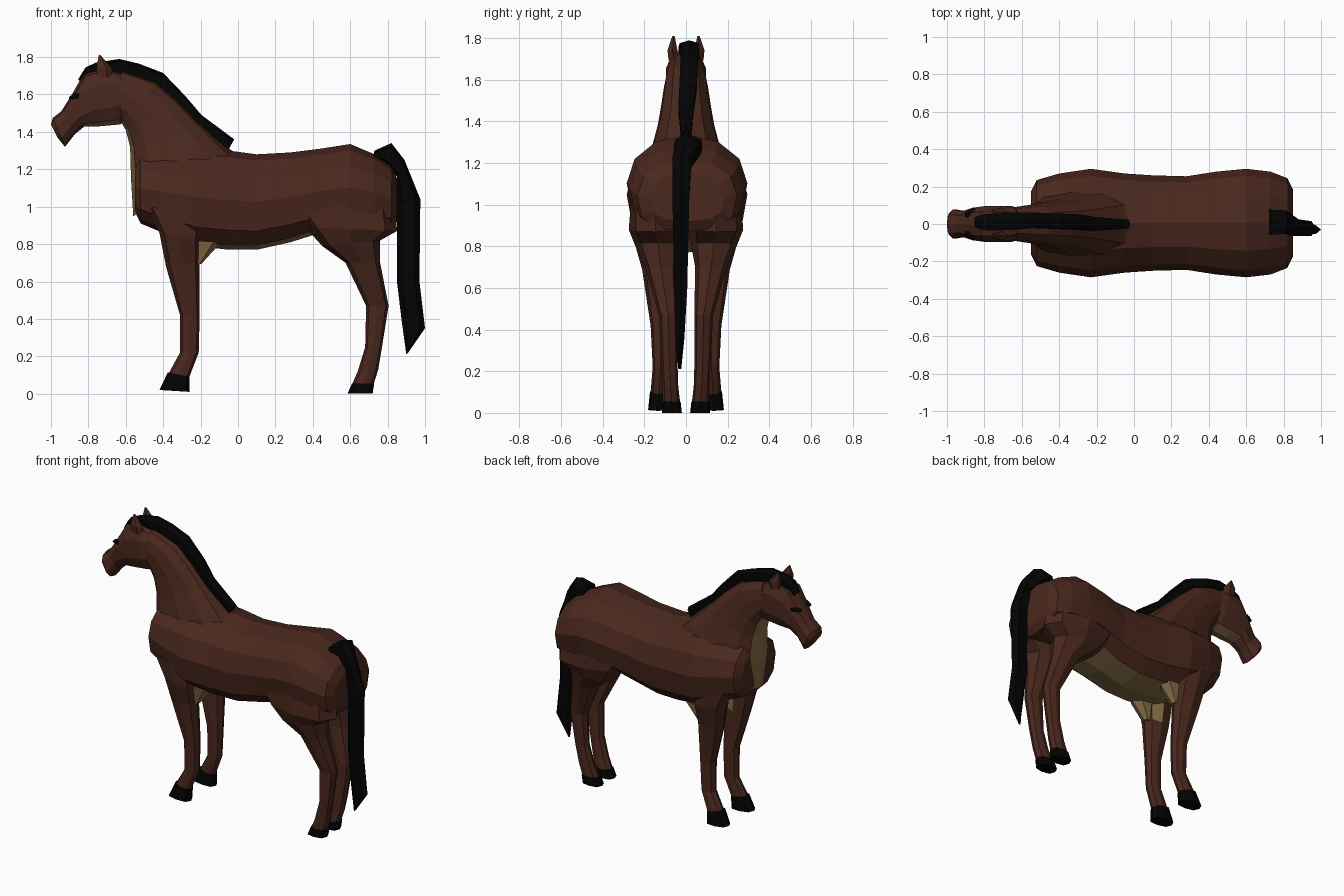
import bpy, bmesh, math
from mathutils import Vector


def material(name, rgb):
    m = bpy.data.materials.new(name)
    m.diffuse_color = (*rgb, 1)
    return m


BROWN = material("brown coat", (0.068, 0.021, 0.0125))
TAN = material("tan underside", (0.235, 0.153, 0.058))
BLACK = material("black hair and hoof", (0.001, 0.001, 0.001))


def loft(name, sections, mat, n=8, square=1.0, low=None, tan=None):
    """Skin rings; each section is x1, z1, x2, z2, half width, y centre.
    The two xz points are opposite ends of the ring; square and low set how
    boxy the second and first half of the ring are."""
    bm = bmesh.new()
    rings = []
    for x1, z1, x2, z2, hw, yc in sections:
        mid = Vector(((x1 + x2) / 2, yc, (z1 + z2) / 2))
        half = Vector(((x2 - x1) / 2, 0, (z2 - z1) / 2))
        ring = []
        for i in range(n):
            a = 2 * math.pi * i / n
            c, s = math.cos(a), math.sin(a)
            p = low if low and c < 0 else square
            c = math.copysign(abs(c) ** p, c) if abs(c) > 1e-6 else 0
            s = math.copysign(abs(s) ** p, s) if abs(s) > 1e-6 else 0
            ring.append(bm.verts.new(mid + half * c + Vector((0, s * hw, 0))))
        rings.append(ring)
    for r, q in zip(rings, rings[1:]):
        for i in range(n):
            j = (i + 1) % n
            bm.faces.new((r[i], r[j], q[j], q[i]))
    bm.faces.new(rings[0])
    bm.faces.new(rings[-1])
    bmesh.ops.recalc_face_normals(bm, faces=bm.faces)
    bm.normal_update()
    if tan:
        for f in bm.faces:
            f.material_index = int(tan(f.calc_center_median(), f.normal))
    me = bpy.data.meshes.new(name)
    bm.to_mesh(me)
    bm.free()
    me.materials.append(mat)
    if tan:
        me.materials.append(TAN)
    ob = bpy.data.objects.new(name, me)
    bpy.context.collection.objects.link(ob)
    return ob


# barrel, chest and rump: x, belly z, back z, half width
barrel = [(-0.55, 0.97, 1.23, 0.17), (-0.52, 0.91, 1.28, 0.23),
          (-0.40, 0.86, 1.30, 0.265), (-0.23, 0.79, 1.31, 0.29),
          (-0.05, 0.77, 1.30, 0.265), (0.10, 0.77, 1.28, 0.255),
          (0.28, 0.81, 1.29, 0.25), (0.44, 0.86, 1.31, 0.275),
          (0.60, 0.87, 1.335, 0.29), (0.73, 0.87, 1.28, 0.275),
          (0.82, 0.87, 1.22, 0.24), (0.85, 0.92, 1.15, 0.18)]
loft("body", [(x, b, x, t, w, 0.005) for x, b, t, w in barrel], BROWN, 12, 0.98, 0.72,
     lambda c, n: n.z < -0.82 and -0.4 < c.x < 0.52)

# neck, with pale strip down the throat and chest
loft("neck", [(-0.56, 0.95, 0.02, 1.26, 0.19, 0), (-0.572, 1.15, -0.06, 1.32, 0.175, 0),
              (-0.577, 1.32, -0.20, 1.45, 0.135, 0), (-0.60, 1.41, -0.32, 1.57, 0.117, 0),
              (-0.63, 1.46, -0.44, 1.67, 0.106, 0), (-0.66, 1.50, -0.62, 1.73, 0.09, 0)],
     BROWN, 12, 0.85, 0.75, lambda c, n: n.x < -0.7 and abs(c.y) < 0.075 and c.z < 1.45)

# head, with pale jaw
loft("head", [(-0.56, 1.50, -0.60, 1.71, 0.08, 0), (-0.63, 1.44, -0.72, 1.75, 0.10, 0),
              (-0.74, 1.43, -0.82, 1.72, 0.10, 0), (-0.82, 1.43, -0.885, 1.605, 0.09, 0),
              (-0.87, 1.39, -0.945, 1.51, 0.07, 0), (-0.925, 1.32, -0.99, 1.475, 0.08, 0),
              (-0.965, 1.37, -1.0, 1.44, 0.06, 0)],
     BROWN, 10, 0.8, None, lambda c, n: n.z < -0.75 and -0.82 < c.x < -0.6)

# mane and forelock
loft("mane", [(-0.06, 1.29, -0.02, 1.36, 0.025, 0), (-0.23, 1.43, -0.195, 1.49, 0.04, 0),
              (-0.32, 1.54, -0.28, 1.59, 0.045, 0.01), (-0.44, 1.65, -0.40, 1.715, 0.045, 0.015),
              (-0.57, 1.69, -0.53, 1.765, 0.045, 0.02), (-0.67, 1.71, -0.635, 1.79, 0.05, 0.015),
              (-0.74, 1.70, -0.76, 1.77, 0.05, 0.01), (-0.79, 1.68, -0.815, 1.745, 0.045, 0.01),
              (-0.82, 1.65, -0.855, 1.68, 0.03, 0.01)],
     BLACK, 6, 0.6)

# tail
loft("tail", [(0.72, 1.26, 0.73, 1.30, 0.075, 0.01), (0.79, 1.22, 0.82, 1.34, 0.07, 0.01),
              (0.85, 1.16, 0.89, 1.25, 0.05, -0.02), (0.85, 1.02, 0.975, 1.04, 0.045, -0.025),
              (0.85, 0.60, 0.97, 0.60, 0.035, -0.025), (0.875, 0.39, 1.0, 0.35, 0.025, -0.03),
              (0.90, 0.21, 0.91, 0.22, 0.008, -0.03)], BLACK, 6, 0.8)


def tup(rows, side):
    return [(*r[:5], r[5] * side) for r in rows]


# mirrored parts: legs, hooves, ears, eyes
fore = [(-0.50, 1.00, -0.17, 0.97, 0.09, 0.17), (-0.42, 0.86, -0.20, 0.83, 0.09, 0.165),
        (-0.385, 0.68, -0.205, 0.70, 0.066, 0.145), (-0.31, 0.42, -0.205, 0.42, 0.045, 0.125),
        (-0.31, 0.22, -0.21, 0.22, 0.038, 0.122), (-0.37, 0.11, -0.26, 0.09, 0.04, 0.13)]
hind = [(0.28, 0.98, 0.84, 1.04, 0.11, 0.155), (0.36, 0.89, 0.85, 0.87, 0.13, 0.145),
        (0.45, 0.79, 0.76, 0.82, 0.11, 0.135), (0.575, 0.70, 0.76, 0.70, 0.076, 0.12),
        (0.685, 0.47, 0.805, 0.47, 0.045, 0.085), (0.68, 0.25, 0.77, 0.25, 0.039, 0.08),
        (0.64, 0.12, 0.75, 0.13, 0.038, 0.075), (0.61, 0.05, 0.725, 0.05, 0.042, 0.07)]
for side, tag in ((-1, "right"), (1, "left")):
    loft("front_leg_" + tag, tup(fore, side), BROWN, 8, 0.85, None,
         lambda c, n: n.y * side < -0.5 and n.x > 0 and c.z > 0.7)
    loft("hind_leg_" + tag, tup(hind, side), BROWN, 8, 0.85)
    loft("front_hoof_" + tag, tup([(-0.375, 0.115, -0.26, 0.09, 0.043, 0.13),
                                   (-0.42, 0.02, -0.26, 0.01, 0.047, 0.135)], side), BLACK, 8, 0.7)
    loft("hind_hoof_" + tag, tup([(0.61, 0.055, 0.728, 0.055, 0.044, 0.07),
                                  (0.585, 0.0, 0.72, 0.0, 0.048, 0.068)], side), BLACK, 8, 0.7)
    # pale elbow fold behind the foreleg
    loft("elbow_" + tag, tup([(-0.26, 0.82, -0.09, 0.81, 0.06, 0.135),
                              (-0.23, 0.69, -0.195, 0.695, 0.03, 0.135)], side), TAN, 6)
    loft("ear_" + tag, tup([(-0.765, 1.70, -0.67, 1.69, 0.025, 0.06),
                            (-0.765, 1.75, -0.675, 1.74, 0.025, 0.065),
                            (-0.745, 1.81, -0.735, 1.81, 0.006, 0.06)], side), BROWN, 5)
    loft("eye_" + tag, tup([(-0.905, 1.58, -0.90, 1.59, 0.016, 0.05),
                            (-0.88, 1.572, -0.875, 1.605, 0.02, 0.057),
                            (-0.85, 1.575, -0.85, 1.605, 0.02, 0.07)], side), BLACK, 6)
